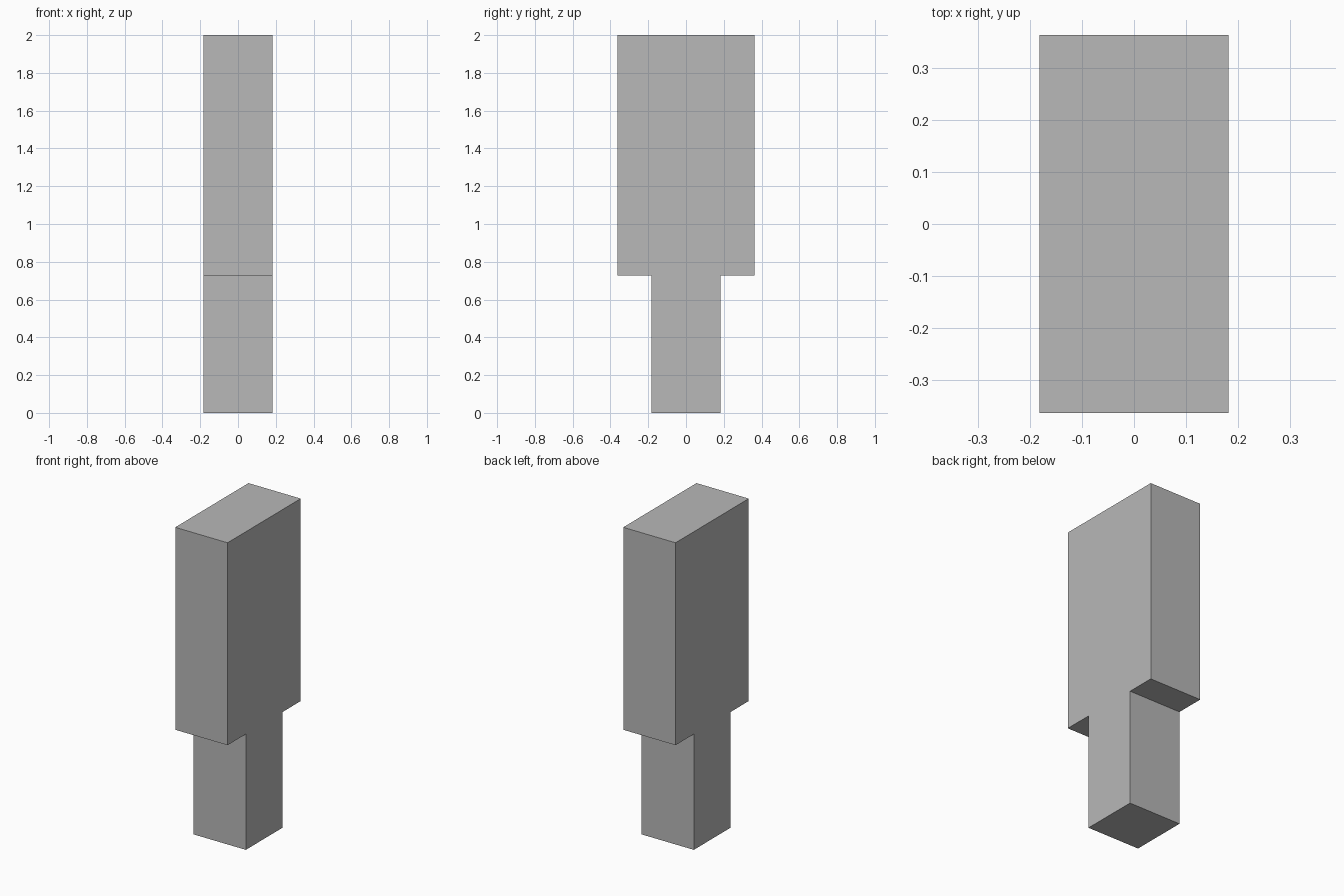
import bpy
import bmesh

if "Cube" in bpy.data.objects:
    bpy.data.objects.remove(bpy.data.objects["Cube"])

U = 2 / 5.5          # module: the block is 1 x 2 x 5.5 modules
HALF = U / 2

grey = bpy.data.materials.new("mid_grey")
grey.diffuse_color = (0.48, 0.48, 0.48, 1)
grey.use_nodes = True
grey.node_tree.nodes["Principled BSDF"].inputs["Base Color"].default_value = grey.diffuse_color

# Stepped side profile (y, z): narrow stem below, wide head above
right_half = [(HALF, 0), (HALF, 2 * U), (U, 2 * U), (U, 2)]
profile = right_half + [(-y, z) for y, z in reversed(right_half)]

# Extrude the profile across the width
bm = bmesh.new()
face = bm.faces.new([bm.verts.new((-HALF, y, z)) for y, z in profile])
result = bmesh.ops.extrude_face_region(bm, geom=[face], use_keep_orig=True)
moved = [g for g in result["geom"] if isinstance(g, bmesh.types.BMVert)]
bmesh.ops.translate(bm, verts=moved, vec=(U, 0, 0))
bmesh.ops.recalc_face_normals(bm, faces=bm.faces[:])

mesh = bpy.data.meshes.new("stepped_block")
bm.to_mesh(mesh)
bm.free()
mesh.materials.append(grey)
bpy.context.collection.objects.link(bpy.data.objects.new("stepped_block", mesh))
